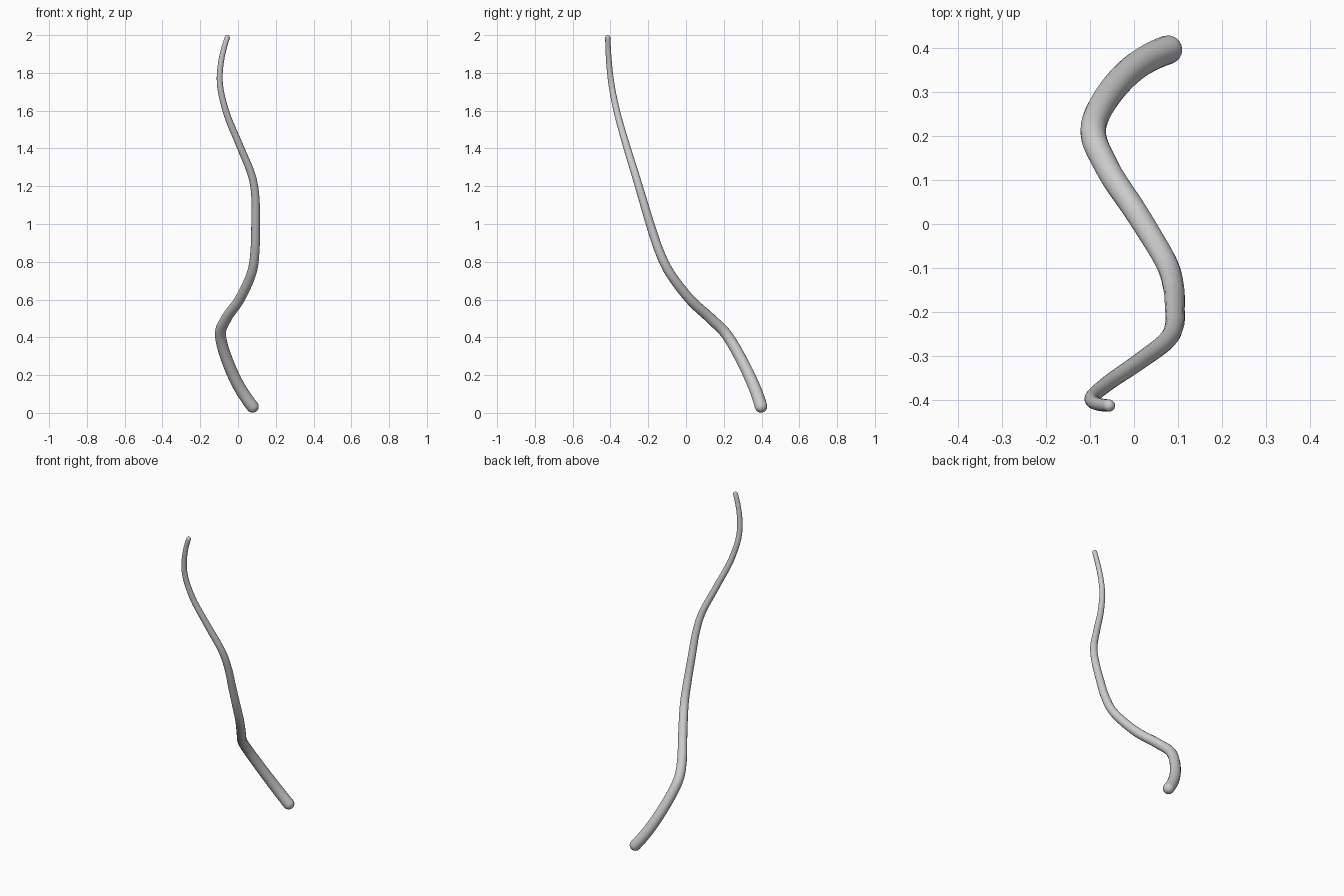
import bpy, math
from mathutils import Vector

if "Cube" in bpy.data.objects:
    bpy.data.objects.remove(bpy.data.objects["Cube"])

# Centre line of the stem, bottom to top
PATH = [Vector(p) for p in [
    (0.077, 0.397, 0.034), (-0.025, 0.334, 0.20), (-0.092, 0.225, 0.40),
    (-0.062, 0.130, 0.50), (0.008, 0.022, 0.60), (0.072, -0.085, 0.74),
    (0.090, -0.143, 0.86), (0.093, -0.190, 1.00), (0.092, -0.232, 1.14),
    (0.072, -0.268, 1.26), (0.007, -0.317, 1.42), (-0.065, -0.367, 1.60),
    (-0.097, -0.400, 1.78), (-0.057, -0.414, 1.986)]]
R_BOTTOM, R_TOP, STEPS, CAP = 0.033, 0.014, 8, 6


def catmull(a, b, c, d, t):
    return 0.5 * (2 * b + (c - a) * t + (2 * a - 5 * b + 4 * c - d) * t * t
                  + (3 * b - a - 3 * c + d) * t ** 3)


# Dense smooth samples along the centre line
ext = [3 * PATH[0] - 3 * PATH[1] + PATH[2]] + PATH + [3 * PATH[-1] - 3 * PATH[-2] + PATH[-3]]
pts = [catmull(*ext[i:i + 4], s / STEPS) for i in range(len(PATH) - 1) for s in range(STEPS)]
pts.append(PATH[-1])
dist = [0.0]
for a, b in zip(pts, pts[1:]):
    dist.append(dist[-1] + (b - a).length)
rings = [(p, R_BOTTOM + (R_TOP - R_BOTTOM) * d / dist[-1]) for p, d in zip(pts, dist)]


def dome(centre, direction, r):
    """Hemispherical end as shrinking rings, from the base outwards."""
    angles = [math.pi / 2 * k / CAP for k in range(1, CAP + 1)]
    return [(centre + direction * r * math.sin(a), max(r * math.cos(a), 1e-4)) for a in angles]


start = dome(pts[0], (pts[0] - pts[1]).normalized(), R_BOTTOM)[::-1]
end = dome(pts[-1], (pts[-1] - pts[-2]).normalized(), R_TOP)
rings = start + rings + end

# Tapered stem with rounded ends
curve = bpy.data.curves.new("stem", 'CURVE')
curve.dimensions = '3D'
curve.bevel_depth = 1.0
curve.bevel_resolution = 6
curve.use_fill_caps = True
spline = curve.splines.new('POLY')
spline.points.add(len(rings) - 1)
for sp, (p, r) in zip(spline.points, rings):
    sp.co = (*p, 1)
    sp.radius = r
spline.use_smooth = True
stem = bpy.data.objects.new("stem", curve)
bpy.context.collection.objects.link(stem)

# Convert to a mesh for clean smooth shading
bpy.context.view_layer.objects.active = stem
stem.select_set(True)
bpy.ops.object.convert(target='MESH')
bpy.ops.object.shade_smooth()
